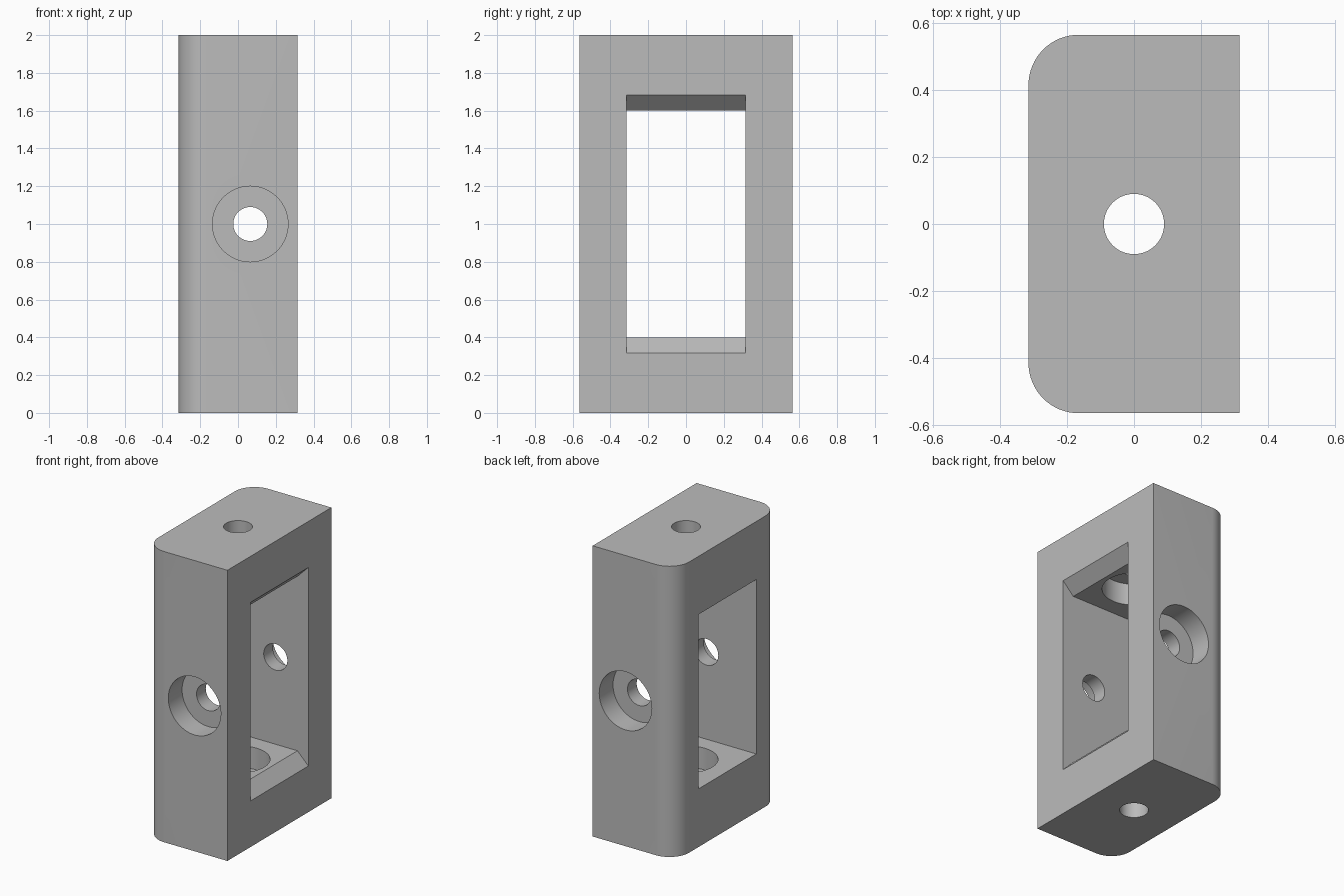
import bpy
import bmesh
from math import cos, sin, pi, radians
from mathutils import Matrix, Vector

cube = bpy.data.objects.get("Cube")
if cube:
    bpy.data.objects.remove(cube, do_unlink=True)

# Main dimensions
HX, HY, H = 0.315, 0.565, 2.0     # half width, half depth, height
ROUND = 0.15                      # rounded vertical edges
WIN, LOW, HIGH = 0.315, 0.40, 1.60  # window half width, sill, head
CHAMFER = 0.083
BORE, HEAD, SINK = 0.09, 0.20, 0.15  # screw hole, counterbore, depth

grey = bpy.data.materials.new("plain grey")
grey.use_nodes = True
colour = (0.5, 0.5, 0.5, 1)
grey.diffuse_color = colour
grey.node_tree.nodes["Principled BSDF"].inputs["Base Color"].default_value = colour


def finish(name, bm):
    bmesh.ops.recalc_face_normals(bm, faces=bm.faces)
    mesh = bpy.data.meshes.new(name)
    bm.to_mesh(mesh)
    bm.free()
    mesh.materials.append(grey)
    obj = bpy.data.objects.new(name, mesh)
    bpy.context.collection.objects.link(obj)
    return obj


def prism(name, points, direction):
    """Extrude a flat outline along a direction."""
    bm = bmesh.new()
    face = bm.faces.new([bm.verts.new(p) for p in points])
    new = bmesh.ops.extrude_face_region(bm, geom=[face])["geom"]
    verts = [v for v in new if isinstance(v, bmesh.types.BMVert)]
    bmesh.ops.translate(bm, verts=verts, vec=direction)
    return finish(name, bm)


def rod(name, start, end, radius):
    """Cylinder between two points."""
    start, end = Vector(start), Vector(end)
    axis = end - start
    turn = axis.to_track_quat("Z", "Y").to_matrix().to_4x4()
    bm = bmesh.new()
    bmesh.ops.create_cone(bm, cap_ends=True, segments=64, radius1=radius,
                          radius2=radius, depth=axis.length,
                          matrix=Matrix.Translation((start + end) / 2) @ turn)
    return finish(name, bm)


# Body: block outline with two rounded corners on the -x side
outline = [(HX, -HY, 0), (HX, HY, 0)]
for side, first in ((1, 90), (-1, 180)):
    for i in range(17):
        a = radians(first) + i * pi / 32
        outline.append((-HX + ROUND + ROUND * cos(a),
                        side * (HY - ROUND) + ROUND * sin(a), 0))
body = prism("bracket_body", outline, (0, 0, H))

# Window: straight through along x, flared at the +x face
far = HX + 0.1
flare = CHAMFER + 0.1
section = [(-far, LOW), (HX - CHAMFER, LOW), (far, LOW - flare),
           (far, HIGH + flare), (HX - CHAMFER, HIGH), (-far, HIGH)]
cutters = [prism("window_cutter", [(x, -WIN, z) for x, z in section],
                 (0, 2 * WIN, 0))]

# Screw holes: side walls sunk from outside, ends sunk from inside
SX = 0.065
cutters.append(rod("side_bore_cutter", (SX, -1, 1), (SX, 1, 1), BORE))
cutters.append(rod("end_bore_cutter", (0, 0, -1), (0, 0, 3), BORE))
cutters.append(rod("end_counterbore_cutter", (0, 0, LOW - SINK),
                   (0, 0, HIGH + SINK), HEAD))
for s in (-1, 1):
    cutters.append(rod("side_counterbore_cutter", (SX, s * (HY - SINK), 1),
                       (SX, s, 1), HEAD))

# Cut everything out of the body
bpy.ops.object.select_all(action="DESELECT")
bpy.context.view_layer.objects.active = body
body.select_set(True)
for cutter in cutters:
    cutter.hide_render = True
    mod = body.modifiers.new(cutter.name, "BOOLEAN")
    mod.operation = "DIFFERENCE"
    mod.solver = "EXACT"
    mod.object = cutter
    bpy.ops.object.modifier_apply(modifier=mod.name)
    bpy.data.objects.remove(cutter, do_unlink=True)

bpy.ops.object.shade_smooth_by_angle(angle=radians(30))
